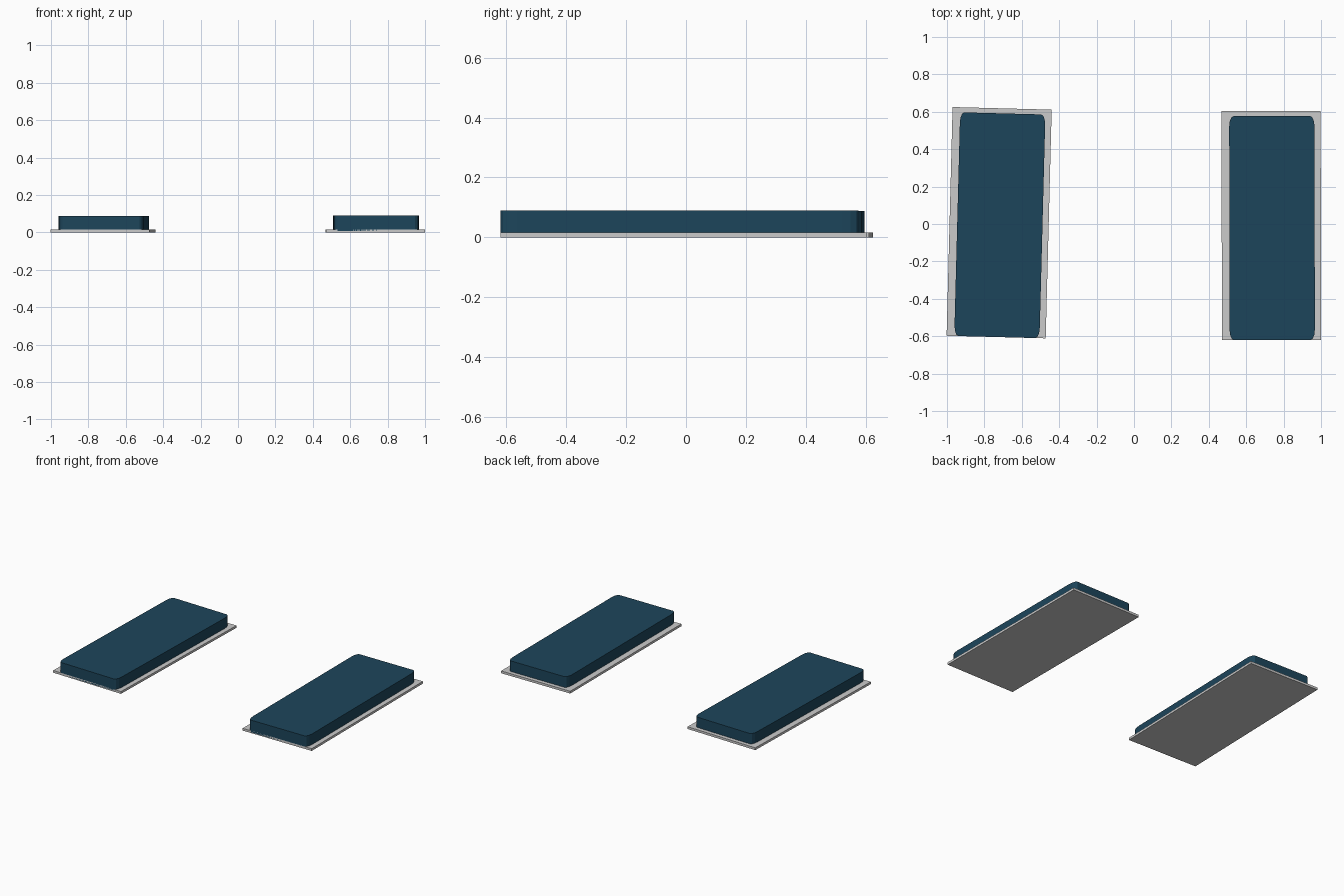
import bpy, bmesh
from math import sin, cos, pi, radians
from mathutils import Matrix

if "Cube" in bpy.data.objects:
    bpy.data.objects.remove(bpy.data.objects["Cube"])


def prism(name, outline, z0, z1, place, color=None):
    """Extrude a closed 2D outline between two heights and place it."""
    bm = bmesh.new()
    base = bm.faces.new([bm.verts.new((x, y, z0)) for x, y in outline])
    ext = bmesh.ops.extrude_face_region(bm, geom=[base])
    top = [v for v in ext["geom"] if isinstance(v, bmesh.types.BMVert)]
    bmesh.ops.translate(bm, verts=top, vec=(0, 0, z1 - z0))
    bmesh.ops.recalc_face_normals(bm, faces=bm.faces)
    bm.transform(place)
    me = bpy.data.meshes.new(name)
    bm.to_mesh(me)
    bm.free()
    if color:
        me.materials.append(color)
    ob = bpy.data.objects.new(name, me)
    bpy.context.collection.objects.link(ob)
    return ob


def rounded(cx, cy, w, d, rx, ry, seg):
    """Rectangle outline with stretched round corners."""
    pts = []
    for q, (sx, sy) in enumerate([(1, 1), (-1, 1), (-1, -1), (1, -1)]):
        for i in range(seg + 1):
            a = (q + i / seg) * pi / 2
            pts.append((cx + sx * (w / 2 - rx) + rx * cos(a),
                        cy + sy * (d / 2 - ry) + ry * sin(a)))
    return pts


blue = bpy.data.materials.new("dark_blue")
blue.diffuse_color = (0.012, 0.06, 0.105, 1)
blue.use_nodes = True
blue.node_tree.nodes["Principled BSDF"].inputs["Base Color"].default_value = blue.diffuse_color

W, D = 0.53, 1.223
board_outline = [(-W / 2, -D / 2), (W / 2, -D / 2), (W / 2, D / 2), (-W / 2, D / 2)]
pad_outline = rounded(0.004, -0.0135, 0.456, 1.196, 0.022, 0.055, 3)

# Two padded boards, the left one turned slightly
for side, x, y, turn, top in [("left", -0.721, 0.007, -1.5, 0.088),
                              ("right", 0.734, -0.008, 0.1, 0.09)]:
    place = Matrix.Translation((x, y, 0)) @ Matrix.Rotation(radians(turn), 4, "Z")
    prism(side + "_base_board", board_outline, 0, 0.016, place)
    prism(side + "_cushion", pad_outline, 0.006, top, place, blue)
